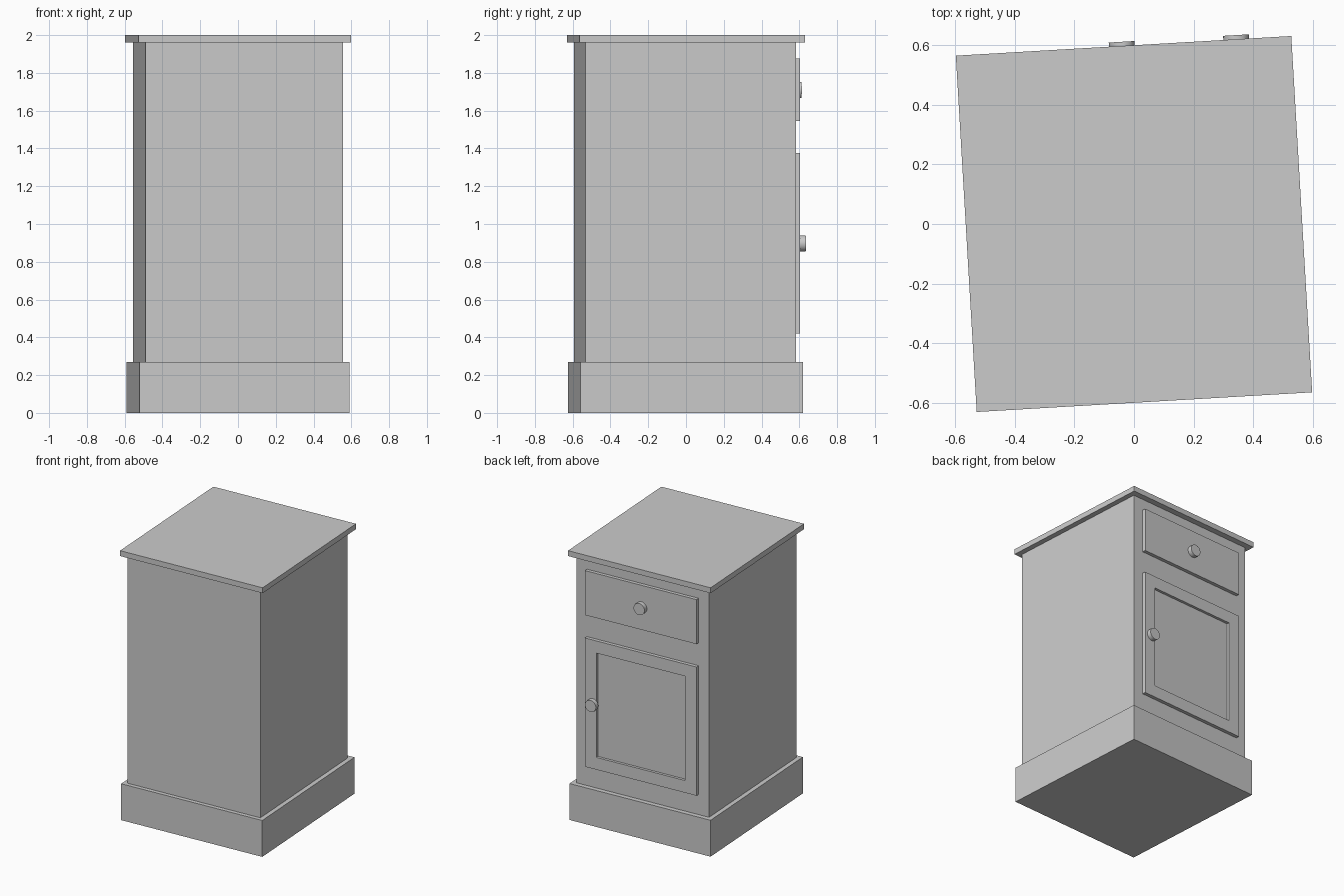
import bpy, bmesh, math
from mathutils import Matrix, Vector

if "Cube" in bpy.data.objects:
    bpy.data.objects.remove(bpy.data.objects["Cube"])

TURN = Matrix.Rotation(math.radians(3.35), 4, 'Z')   # the cabinet stands slightly turned


def finish(name, bm):
    bmesh.ops.transform(bm, matrix=TURN, verts=bm.verts)
    bmesh.ops.recalc_face_normals(bm, faces=bm.faces)
    mesh = bpy.data.meshes.new(name)
    bm.to_mesh(mesh)
    bm.free()
    obj = bpy.data.objects.new(name, mesh)
    bpy.context.collection.objects.link(obj)
    return obj


def box_bm(x, y, z):
    """Box spanning the (min, max) ranges x, y, z."""
    bm = bmesh.new()
    size = [r[1] - r[0] for r in (x, y, z)]
    mid = [(r[0] + r[1]) / 2 for r in (x, y, z)]
    bmesh.ops.create_cube(bm, size=1, matrix=Matrix.Translation(mid) @ Matrix.Diagonal((*size, 1)))
    return bm


def knob(name, x, z, y0=0.58, y1=0.612, radius=0.043):
    bm = bmesh.new()
    place = Matrix.Translation((x, (y0 + y1) / 2, z)) @ Matrix.Rotation(math.pi / 2, 4, 'X')
    bmesh.ops.create_cone(bm, cap_ends=True, segments=32, radius1=radius, radius2=radius,
                          depth=y1 - y0, matrix=place)
    obj = finish(name, bm)
    bpy.ops.object.select_all(action='DESELECT')
    obj.select_set(True)
    bpy.context.view_layer.objects.active = obj
    bpy.ops.object.shade_smooth_by_angle(angle=math.radians(30))


# Plinth, carcass and overhanging top
finish("plinth", box_bm((-0.557, 0.557), (-0.593, 0.589), (0, 0.27)))
finish("carcass", box_bm((-0.524, 0.524), (-0.563, 0.554), (0.27, 1.96)))
finish("top_board", box_bm((-0.563, 0.563), (-0.598, 0.598), (1.96, 2.0)))

# Drawer front
finish("drawer_front", box_bm((-0.441, 0.441), (0.554, 0.58), (1.545, 1.875)))

# Door with a recessed centre panel
door = box_bm((-0.441, 0.441), (0.554, 0.58), (0.42, 1.375))
door.normal_update()
face = max(door.faces, key=lambda f: f.calc_center_median().y)
bmesh.ops.inset_region(door, faces=[face], thickness=0.128)
panel = bmesh.ops.extrude_discrete_faces(door, faces=[face])["faces"][0]
bmesh.ops.translate(door, vec=Vector((0, -0.02, 0)), verts=panel.verts)
finish("door", door)

# Knobs
knob("drawer_knob", -0.006, 1.71)
knob("door_knob", 0.378, 0.897)
